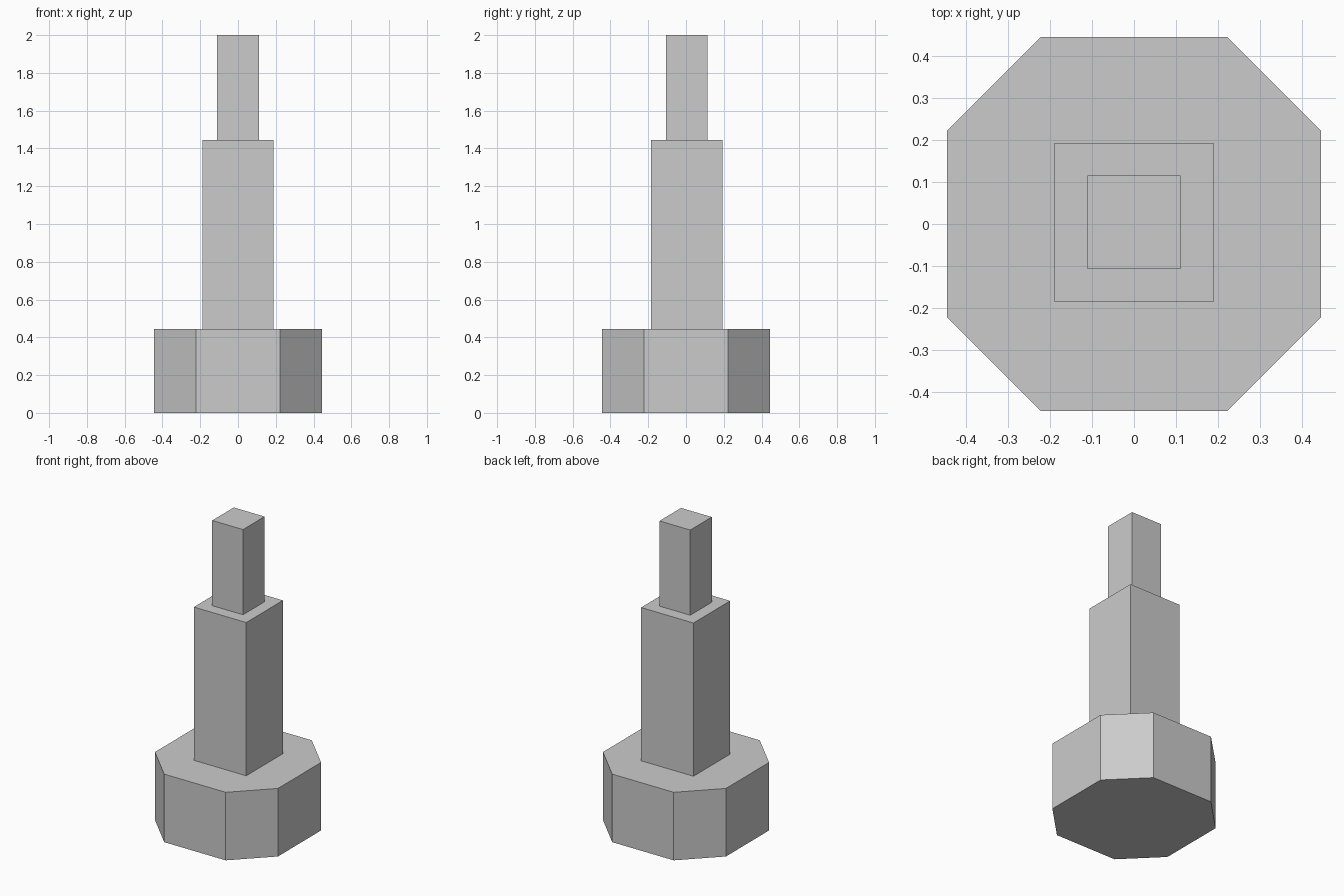
import bpy
import bmesh

cube = bpy.data.objects.get("Cube")
if cube:
    bpy.data.objects.remove(cube, do_unlink=True)

grey = bpy.data.materials.new("light grey")
grey.use_nodes = True
colour = (0.6, 0.6, 0.6, 1)
grey.diffuse_color = colour
grey.node_tree.nodes["Principled BSDF"].inputs["Base Color"].default_value = colour


def prism(name, outline, bottom, top):
    """Extrude a flat outline straight up into a closed solid."""
    bm = bmesh.new()
    base = bm.faces.new([bm.verts.new((x, y, bottom)) for x, y in outline])
    cap = bmesh.ops.extrude_face_region(bm, geom=[base], use_keep_orig=True)
    for v in cap["geom"]:
        if isinstance(v, bmesh.types.BMVert):
            v.co.z = top
    bmesh.ops.recalc_face_normals(bm, faces=bm.faces)
    mesh = bpy.data.meshes.new(name)
    bm.to_mesh(mesh)
    bm.free()
    mesh.materials.append(grey)
    obj = bpy.data.objects.new(name, mesh)
    bpy.context.collection.objects.link(obj)
    return obj


def square(half, y=0.0):
    return [(-half, y - half), (half, y - half), (half, y + half), (-half, y + half)]


def chamfered_square(half, flat):
    """Octagon made by cutting the corners off a square."""
    corner = [(half, -flat), (half, flat)]
    points = []
    for _ in range(4):
        points += corner
        corner = [(-y, x) for x, y in corner]
    return points


# Eight-sided base
prism("base", chamfered_square(0.444, 0.222), 0, 0.444)

# Square column and the thinner post on top, both set slightly to the back
prism("column", square(0.189, 0.004), 0.444, 1.444)
prism("top_post", square(0.111, 0.004), 1.444, 2)
